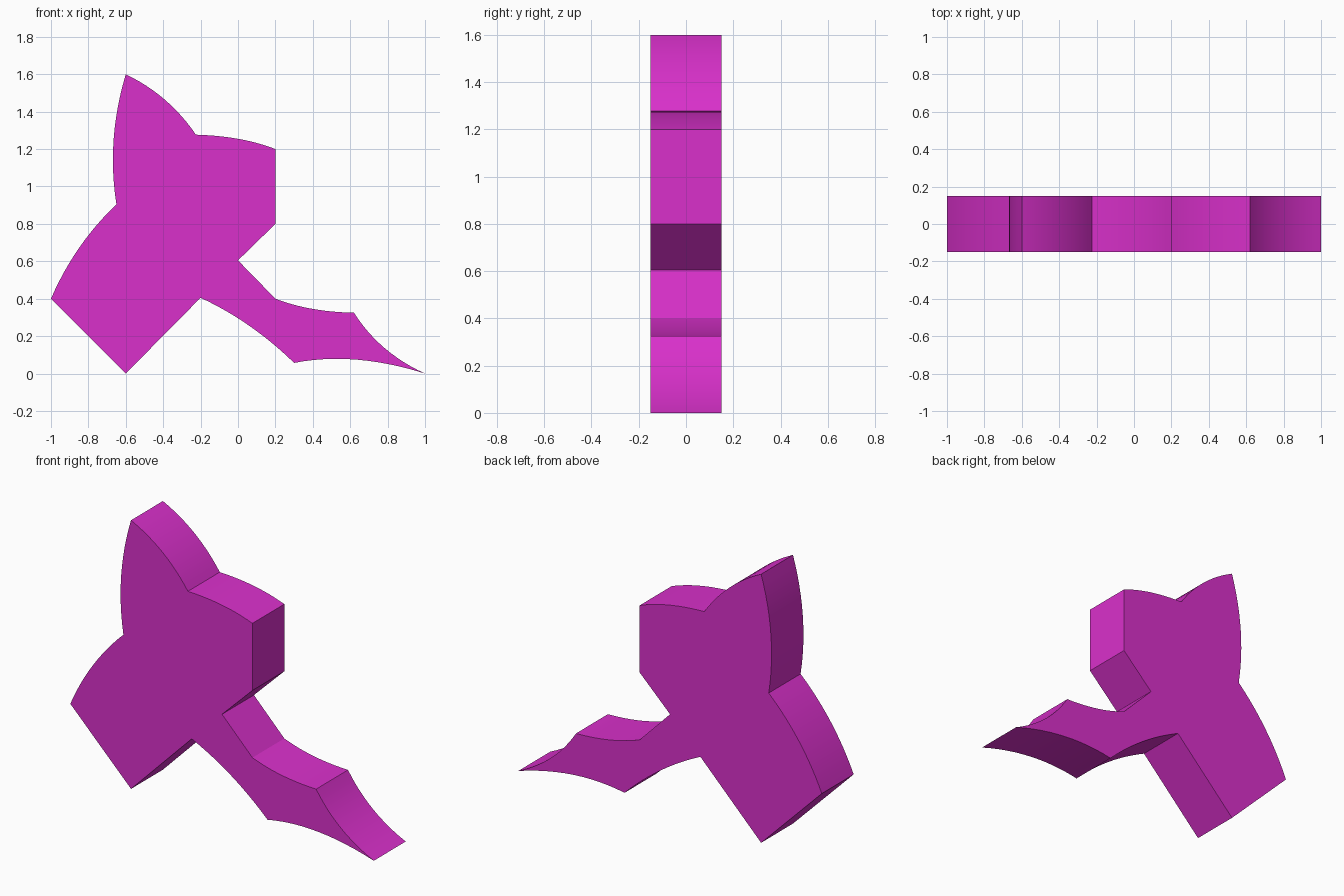
import bpy, bmesh
from mathutils import Vector

if "Cube" in bpy.data.objects:
    bpy.data.objects.remove(bpy.data.objects["Cube"])

HALF_DEPTH = 0.15
STEPS = 12

# Outline in (x, z), clockwise: (corner, control point of the curve to the next corner or None)
outline = [
    ((-1.0, 0.4), (-0.875, 0.69)),      # curved left shoulder
    ((-0.65, 0.905), (-0.705, 1.25)),   # upper spike
    ((-0.6, 1.6), (-0.37, 1.49)),
    ((-0.225, 1.277), (0.02, 1.27)),    # right block
    ((0.2, 1.2), None),
    ((0.2, 0.8), None),
    ((0.0, 0.605), None),               # notch
    ((0.2, 0.4), (0.38, 0.33)),         # lower right tail
    ((0.62, 0.325), (0.755, 0.112)),
    ((1.0, 0.0), (0.62, 0.12)),
    ((0.3, 0.057), (0.07, 0.28)),
    ((-0.2, 0.405), None),              # square lower left corner
    ((-0.6, 0.0), None),
]


def trace(points):
    """Turn corners and quadratic curves into a point list."""
    result = []
    for i, (corner, control) in enumerate(points):
        a, b = Vector(corner), Vector(points[(i + 1) % len(points)][0])
        result.append(a)
        if control:
            c = Vector(control)
            for k in range(1, STEPS):
                t = k / STEPS
                result.append(a * (1 - t) ** 2 + c * 2 * t * (1 - t) + b * t * t)
    return result


# Extruded plate
bm = bmesh.new()
face = bm.faces.new([bm.verts.new((p.x, -HALF_DEPTH, p.y)) for p in trace(outline)])
ext = bmesh.ops.extrude_face_region(bm, geom=[face], use_keep_orig=True)
moved = [g for g in ext["geom"] if isinstance(g, bmesh.types.BMVert)]
bmesh.ops.translate(bm, verts=moved, vec=(0, 2 * HALF_DEPTH, 0))
bmesh.ops.recalc_face_normals(bm, faces=bm.faces)
mesh = bpy.data.meshes.new("curved_plate")
bm.to_mesh(mesh)
bm.free()
plate = bpy.data.objects.new("curved_plate", mesh)
bpy.context.collection.objects.link(plate)

# Smooth curves with crisp corners
bpy.context.view_layer.objects.active = plate
plate.select_set(True)
bpy.ops.object.shade_smooth_by_angle(angle=0.35)

# Magenta colour
mat = bpy.data.materials.new("magenta")
mat.diffuse_color = (0.7, 0.03, 0.6, 1)
mat.use_nodes = True
mat.node_tree.nodes["Principled BSDF"].inputs["Base Color"].default_value = mat.diffuse_color
mesh.materials.append(mat)
